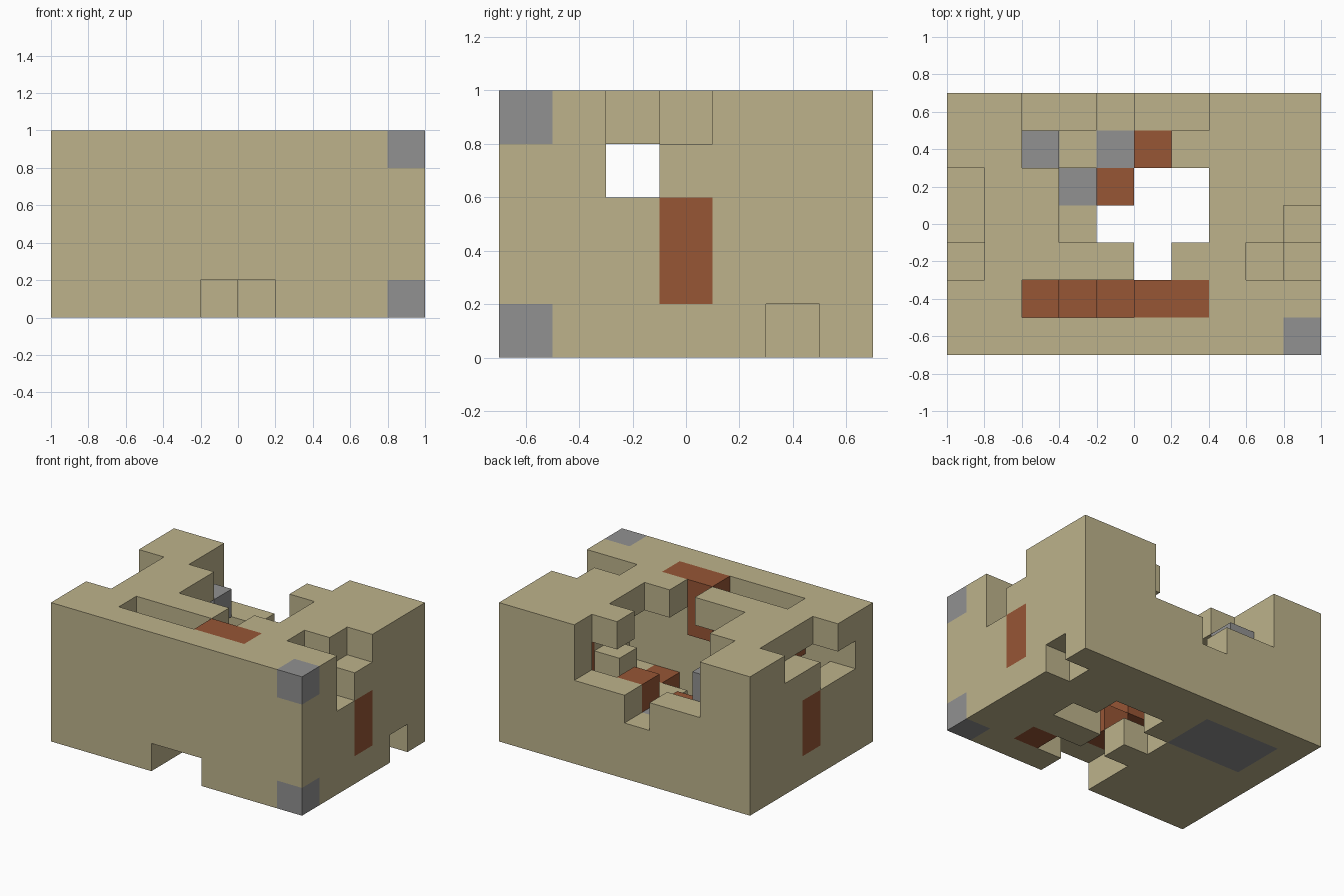
import bpy, bmesh
from mathutils import Vector

if "Cube" in bpy.data.objects:
    bpy.data.objects.remove(bpy.data.objects["Cube"], do_unlink=True)

U = 0.2                      # block size
NX, NY, NZ = 10, 7, 5        # blocks along each axis


def material(name, rgb):
    m = bpy.data.materials.new(name)
    m.use_nodes = True
    m.diffuse_color = (*rgb, 1)
    m.node_tree.nodes["Principled BSDF"].inputs["Base Color"].default_value = (*rgb, 1)
    return m


sand = material("sand", (0.51, 0.45, 0.26))
rust = material("rust", (0.31, 0.092, 0.036))
grey = material("grey", (0.285, 0.285, 0.285))

cells = {}                   # block position -> part name


def span(v):
    return range(v[0], v[1] + 1) if isinstance(v, tuple) else (v,)


def block(x, y, z):
    return [(i, j, k) for i in span(x) for j in span(y) for k in span(z)]


def fill(part, x, y, z):
    cells.update({c: part for c in block(x, y, z)})


def cut(x, y, z):
    for c in block(x, y, z):
        cells.pop(c, None)


# Hollow house shell
fill("house_shell", (0, 9), (0, 6), (0, 4))
cut((1, 8), (1, 5), (1, 3))

# Roof openings
cut((2, 4), 1, 4)
cut(5, 2, 4)
cut((3, 6), (3, 4), 4)
cut((2, 5), 5, 4)
cut(8, 2, 4)

# Broken tops of the back and side walls
cut((2, 6), 6, (3, 4))
cut(4, 6, 2)
cut(0, (2, 4), 4)
cut(0, (1, 2), 3)
cut(9, (2, 3), 4)
cut(9, 2, 3)

# Floor openings and notches
cut((4, 5), 0, 0)
cut((4, 6), 1, 0)
cut(5, 2, 0)
cut((4, 7), 3, 0)
cut((5, 6), 4, 0)
cut(9, 5, 0)

# Inner blocks
fill("inner_pillar", 8, 2, 1)
fill("inner_ledge", 3, 5, 1)
fill("grey_ledge", 4, 5, 1)
fill("grey_shelf", 2, 5, 3)
fill("grey_floor", (1, 3), (4, 5), 0)

# Rust steps, post and doors
for n in range(3):
    fill("front_steps", 2 + n, 1, 3 - n)
fill("front_post", 5, 1, (3, 4))
fill("roof_patch", 6, 1, 4)
fill("floor_patch", 7, 1, 0)
fill("back_steps", 4, 4, 1)
fill("back_steps", 5, 5, 2)
fill("right_door", 0, 3, (1, 2))
fill("left_door", 9, 3, (1, 2))

# Grey corner stones
for k in (0, 4):
    fill("corner_stones", 9, 0, k)

paint = {"house_shell": sand, "inner_pillar": sand, "inner_ledge": sand,
         "grey_ledge": grey, "grey_shelf": grey, "grey_floor": grey,
         "corner_stones": grey}


def build(part):
    """Outer block faces of one part, joined into flat panels."""
    bm = bmesh.new()
    for c in [c for c, p in cells.items() if p == part]:
        for axis in range(3):
            for side in (0, 1):
                step = [0, 0, 0]
                step[axis] = 2 * side - 1
                if tuple(a + b for a, b in zip(c, step)) in cells:
                    continue
                u, v = (axis + 1) % 3, (axis + 2) % 3
                ring = []
                for du, dv in ((0, 0), (1, 0), (1, 1), (0, 1)):
                    p = Vector(c)
                    p[axis] += side
                    p[u] += du
                    p[v] += dv
                    ring.append(bm.verts.new((p - Vector((NX / 2, NY / 2, 0))) * U))
                bm.faces.new(ring if side else ring[::-1])
    bmesh.ops.remove_doubles(bm, verts=bm.verts[:], dist=0.001)
    mesh = bpy.data.meshes.new(part)
    bm.to_mesh(mesh)
    bm.free()
    mesh.materials.append(paint.get(part, rust))
    bpy.context.collection.objects.link(bpy.data.objects.new(part, mesh))


for part in sorted(set(cells.values())):
    build(part)
